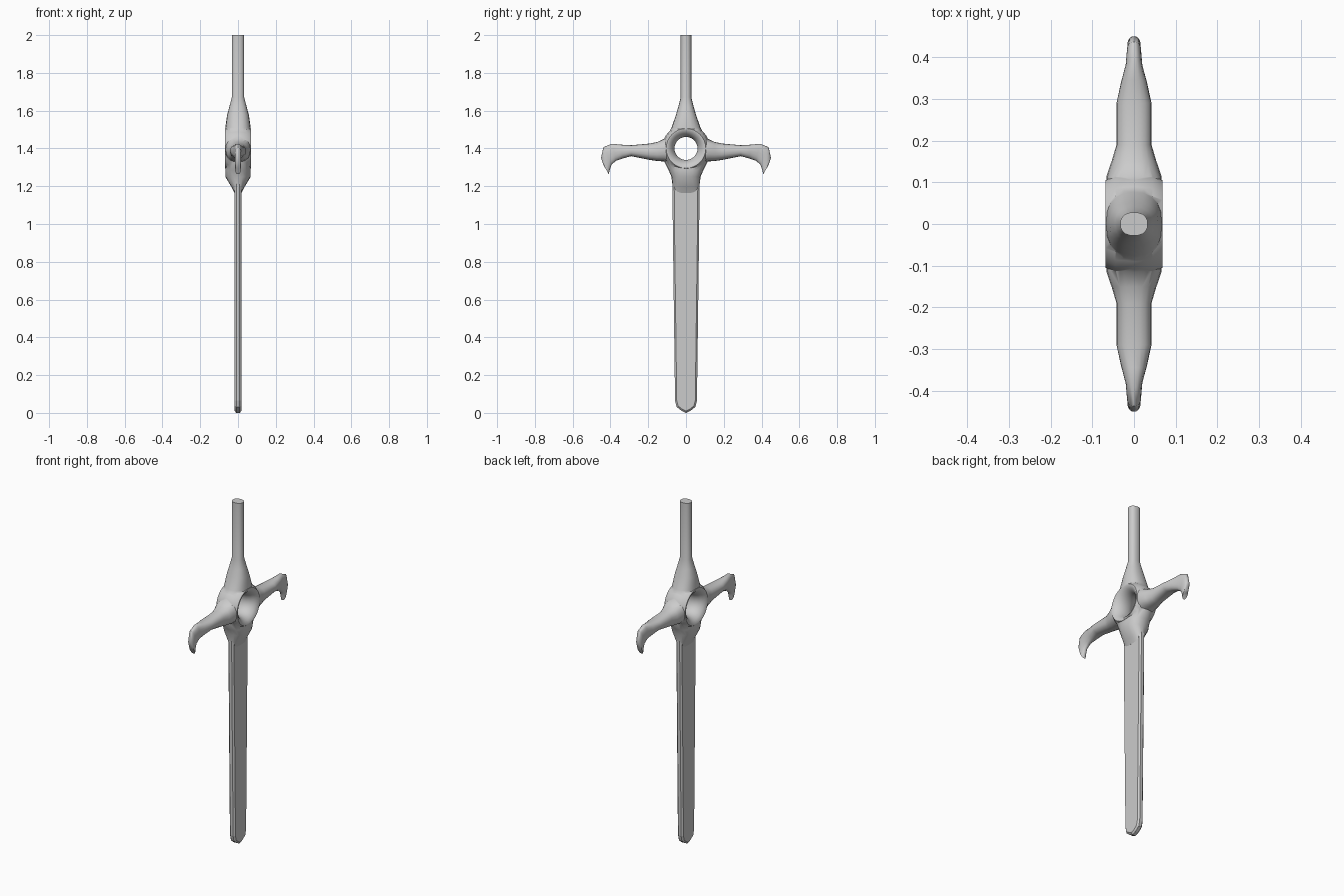
import bpy, bmesh, math
from mathutils import Vector

if "Cube" in bpy.data.objects:
    bpy.data.objects.remove(bpy.data.objects["Cube"])

HUB_Z = 1.40


def make_object(name, rings):
    """Skin a list of equal-length vertex rings and cap both ends."""
    bm = bmesh.new()
    loops = [[bm.verts.new(p) for p in ring] for ring in rings]
    n = len(loops[0])
    for a, b in zip(loops, loops[1:]):
        for i in range(n):
            j = (i + 1) % n
            bm.faces.new((a[i], a[j], b[j], b[i]))
    bm.faces.new(loops[0])
    bm.faces.new(loops[-1])
    bmesh.ops.recalc_face_normals(bm, faces=bm.faces)
    mesh = bpy.data.meshes.new(name)
    bm.to_mesh(mesh)
    bm.free()
    ob = bpy.data.objects.new(name, mesh)
    bpy.context.collection.objects.link(ob)
    return ob


def limb(name, sections, n=20):
    """Oval tube; each section is two outline points (y, z) and a half thickness in x."""
    rings = []
    for y1, z1, y2, z2, hx in sections:
        a, b = Vector((0, y1, z1)), Vector((0, y2, z2))
        ring = []
        for i in range(n):
            t = 2 * math.pi * i / n
            c, s = [math.copysign(abs(v) ** 0.85, v) for v in (math.cos(t), math.sin(t))]
            ring.append((a + b) / 2 + (a - b) / 2 * c + Vector((hx * s, 0, 0)))
        rings.append(ring)
    return make_object(name, rings)


def lathe_x(name, rows, n=32):
    """Revolve (x, radius) rows round the x axis through the hub centre."""
    return make_object(name, [[(x, r * math.cos(2 * math.pi * i / n),
                                HUB_Z + r * math.sin(2 * math.pi * i / n))
                               for i in range(n)] for x, r in rows])


def select(ob):
    bpy.ops.object.select_all(action='DESELECT')
    ob.select_set(True)
    bpy.context.view_layer.objects.active = ob


def combine(ob, other, operation):
    mod = ob.modifiers.new("join", 'BOOLEAN')
    mod.operation, mod.object, mod.solver = operation, other, 'EXACT'
    select(ob)
    bpy.ops.object.modifier_apply(modifier=mod.name)
    bpy.data.objects.remove(other)


# round boss in the middle of the guard
guard = lathe_x("guard_and_grip", [(-.068, .105), (-.045, .121), (0, .127),
                                   (.045, .121), (.068, .105)])

# grip flaring into the boss
grip = [(2.0, .028, .033), (1.67, .028, .033), (1.62, .041, .046),
        (1.575, .054, .058), (1.51, .077, .067), (1.46, .103, .0675), (1.41, .108, .0665)]
combine(guard, limb("grip", [(w, z, -w, z, x) for z, w, x in grip]), 'UNION')

# collar narrowing on to the blade
collar = [(1.165, .069, .019), (1.195, .0705, .034), (1.25, .077, .067),
          (1.285, .092, .0675), (1.33, .115, .0672), (1.38, .118, .066)]
combine(guard, limb("collar", [(w, z, -w, z, x) for z, w, x in collar]), 'UNION')

# hooked guard arms, one each side
arm = [(.055, 1.475, .055, 1.315, .066), (.112, 1.454, .118, 1.331, .066),
       (.15, 1.435, .155, 1.334, .053), (.19, 1.426, .19, 1.339, .042),
       (.29, 1.417, .29, 1.359, .042), (.345, 1.42, .335, 1.347, .031),
       (.392, 1.425, .37, 1.335, .02), (.437, 1.407, .394, 1.315, .017),
       (.45, 1.35, .402, 1.292, .016), (.436, 1.31, .409, 1.264, .015)]
for side in (-1, 1):
    part = limb("guard_arm", [(side * a, b, side * c, d, x) for a, b, c, d, x in arm])
    combine(guard, part, 'UNION')

# flared hole through the boss
hole = [(.1, .125), (.068, .098), (.055, .08), (.035, .067), (.012, .061)]
rows = [(-x, r) for x, r in hole] + [(x, r) for x, r in reversed(hole)]
combine(guard, lathe_x("hole_cutter", rows), 'DIFFERENCE')
select(guard)
bpy.ops.object.shade_smooth_by_angle(angle=math.radians(40))

# flat blade with chamfered edges and a blunt point
half = [(.025, .012), (.05, .032), (.058, .065), (.07, 1.0), (.0715, 1.22)]
outline = [(0, 0)] + half + [(-y, z) for y, z in reversed(half)]
blade = make_object("blade", [[(x, y, z) for y, z in outline] for x in (-.018, .018)])
bevel = blade.modifiers.new("edge", 'BEVEL')
bevel.width, bevel.segments = .009, 1
bevel.limit_method, bevel.angle_limit = 'ANGLE', math.radians(60)
